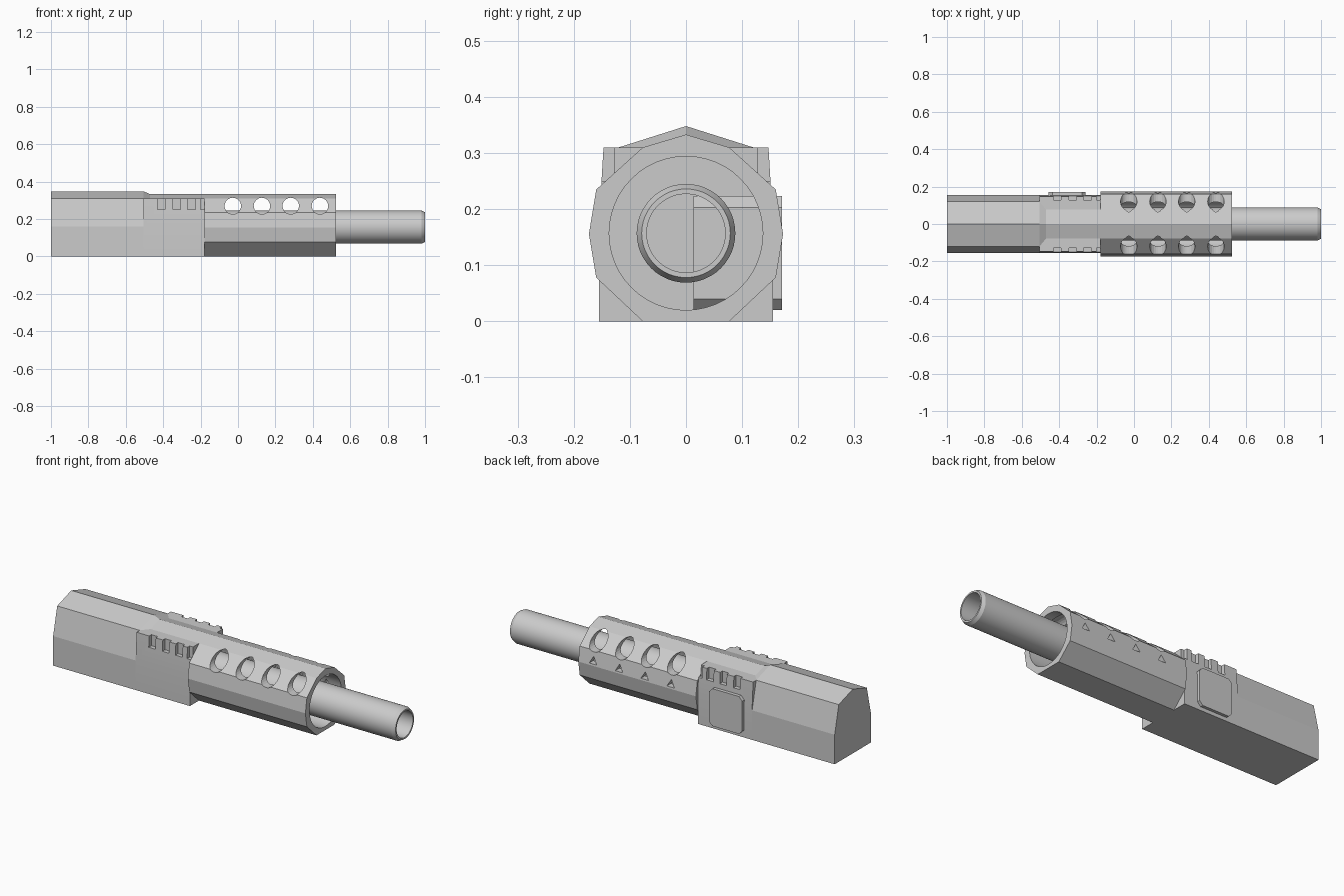
import bpy, bmesh, math

if "Cube" in bpy.data.objects:
    bpy.data.objects.remove(bpy.data.objects["Cube"])

grey = bpy.data.materials.new("light_grey")
grey.diffuse_color = (0.6, 0.6, 0.6, 1)
grey.use_nodes = True
grey.node_tree.nodes["Principled BSDF"].inputs["Base Color"].default_value = grey.diffuse_color
AXIS_Z = 0.157


def finish(name, bm):
    bmesh.ops.recalc_face_normals(bm, faces=bm.faces)
    me = bpy.data.meshes.new(name)
    bm.to_mesh(me)
    bm.free()
    me.materials.append(grey)
    ob = bpy.data.objects.new(name, me)
    bpy.context.collection.objects.link(ob)
    return ob


def loft(name, rings):
    """Closed solid through equal-length rings of 3D points."""
    bm = bmesh.new()
    rows = [[bm.verts.new(p) for p in r] for r in rings]
    n = len(rows[0])
    for a, b in zip(rows, rows[1:]):
        for i in range(n):
            j = (i + 1) % n
            bm.faces.new((a[i], a[j], b[j], b[i]))
    bm.faces.new(rows[0])
    bm.faces.new(rows[-1][::-1])
    return finish(name, bm)


def section(x, half):
    """Mirror a (y, z) half profile across y = 0 at position x."""
    left = [(-y, z) for y, z in reversed(half) if y > 0]
    return [(x, y, z) for y, z in half + left]


def box(name, x0, x1, y0, y1, z0, z1):
    return loft(name, [[(x, y0, z0), (x, y1, z0), (x, y1, z1), (x, y0, z1)] for x in (x0, x1)])


def circle(axis, pos, a, b, r, n, turn=0):
    pts = []
    for i in range(n):
        t = turn + 2 * math.pi * i / n
        u, v = a + r * math.cos(t), b + r * math.sin(t)
        pts.append((pos, u, v) if axis == 'x' else (u, pos, v))
    return pts


def rod(name, axis, p0, p1, a, b, r, n=32, turn=0):
    return loft(name, [circle(axis, p, a, b, r, n, turn) for p in (p0, p1)])


def cut(ob, cutters):
    bpy.context.view_layer.objects.active = ob
    for c in cutters:
        m = ob.modifiers.new("cut", 'BOOLEAN')
        m.operation, m.solver, m.object = 'DIFFERENCE', 'EXACT', c
        bpy.ops.object.modifier_apply(modifier=m.name)
        bpy.data.objects.remove(c)


def smooth(ob):
    bpy.ops.object.select_all(action='DESELECT')
    ob.select_set(True)
    bpy.context.view_layer.objects.active = ob
    bpy.ops.object.shade_smooth_by_angle(angle=math.radians(14))


# Rear housing with a ridged top that steps down at its front
rear = [(0.155, 0), (0.155, 0.16), (0.12, 0.31), (0, 0.348)]
loft("rear_housing", [section(-1, rear), section(-0.505, rear)])
loft("ridge_step", [[(-0.505, 0.12, 0.31), (-0.505, 0, 0.348), (-0.505, -0.12, 0.31), (-0.505, 0, 0.3)],
                    [(-0.47, 0.077, 0.31), (-0.47, 0, 0.333), (-0.47, -0.077, 0.31), (-0.47, 0, 0.3)]])

# Middle housing: bored through, with grip notches on both upper edges
mid = [(0.155, 0), (0.156, 0.16), (0.147, 0.31), (0.077, 0.31), (0, 0.333)]
housing = loft("middle_housing", [section(-0.505, mid), section(-0.18, mid)])
tools = [rod("bore_cutter", 'x', -0.49, -0.1, 0, AXIS_Z, 0.137, 48)]
for x0, x1 in ((-0.43, -0.39), (-0.348, -0.308), (-0.27, -0.228), (-0.2, -0.17)):
    for y0, y1 in ((-0.3, -0.128), (0.128, 0.3)):
        tools.append(box("notch_cutter", x0, x1, y0, y1, 0.25, 0.4))
cut(housing, tools)
smooth(housing)

# Side block with chamfered corners
c = 0.02
x0, x1, z0, z1 = -0.457, -0.258, 0.02, 0.223
outline = [(x0 + c, z0), (x1 - c, z0), (x1, z0 + c), (x1, z1 - c),
           (x1 - c, z1), (x0 + c, z1), (x0, z1 - c), (x0, z0 + c)]
loft("side_block", [[(x, y, z) for x, z in outline] for y in (0.013, 0.171)])

# Faceted shroud: bored, with round vents and small triangular slots
half = [(0.077, 0), (0.16, 0.078), (0.173, 0.156), (0.16, 0.235), (0.077, 0.31), (0, 0.333)]
shroud = loft("shroud", [section(-0.18, half), section(0.525, half)])
tools = [rod("bore_cutter", 'x', -0.3, 0.7, 0, AXIS_Z, 0.137, 48)]
for x in (-0.028, 0.128, 0.282, 0.438):
    tools.append(rod("vent_cutter", 'y', -0.3, 0.3, x, 0.27, 0.044, 24))
    tools.append(rod("slot_cutter", 'y', 0.1, 0.3, x, 0.178, 0.026, 3, math.pi / 2))
cut(shroud, tools)
smooth(shroud)

# Hollow barrel with a bevelled muzzle
bm = bmesh.new()
profile = [(-0.2, 0.088), (0.982, 0.088), (1.0, 0.079), (1.0, 0.07), (-0.2, 0.07)]
rows = [[bm.verts.new(p) for p in circle('x', x, 0, AXIS_Z, r, 48)] for x, r in profile]
for a, b in zip(rows, rows[1:] + rows[:1]):
    for i in range(48):
        j = (i + 1) % 48
        bm.faces.new((a[i], a[j], b[j], b[i]))
smooth(finish("barrel", bm))
